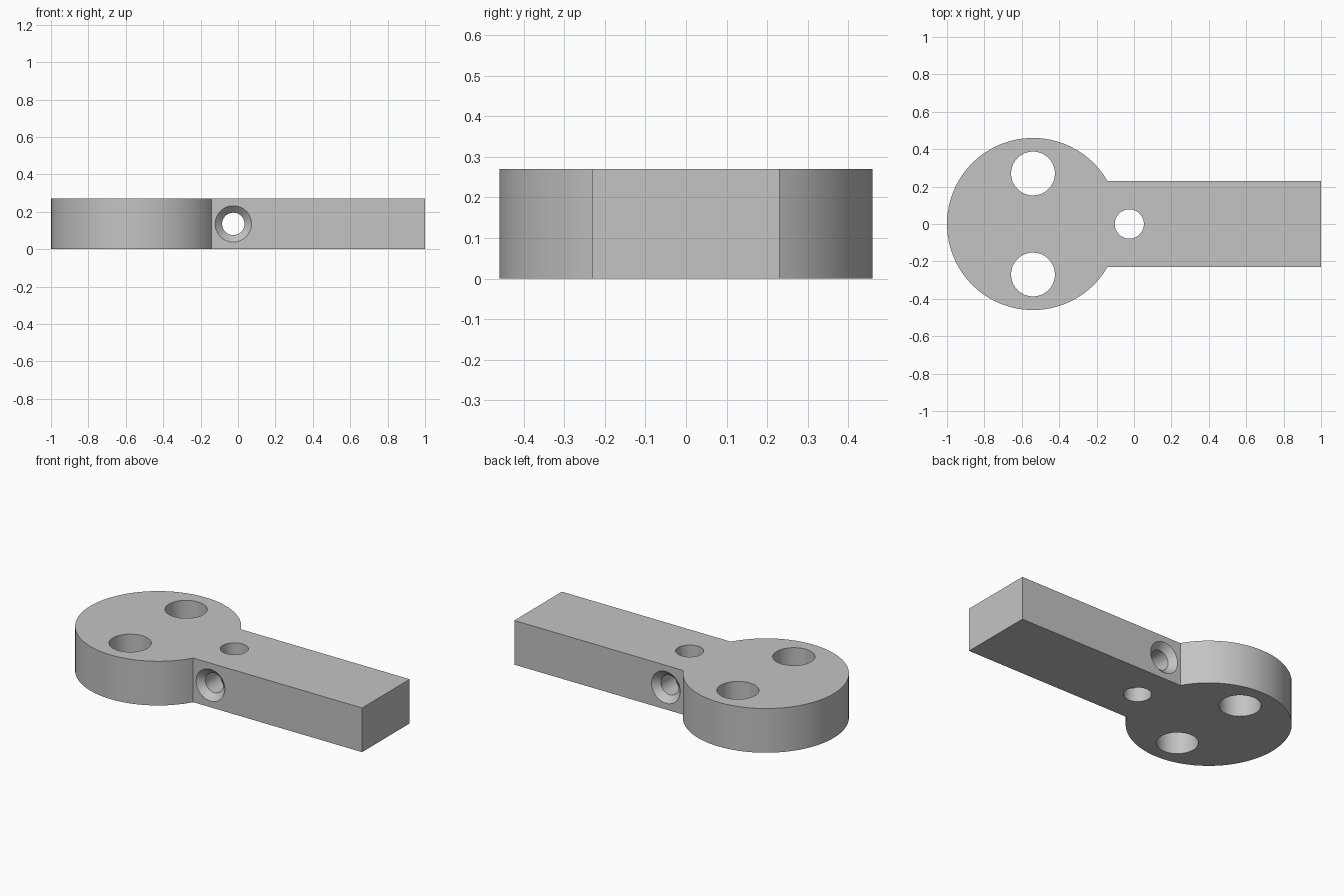
import bpy
import bmesh
from math import asin, cos, sin, pi, radians
from mathutils import Matrix

cube = bpy.data.objects.get("Cube")
if cube:
    bpy.data.objects.remove(cube, do_unlink=True)

HEIGHT = 0.27
HEAD_X, HEAD_R = -0.54, 0.46
ARM_HALF, ARM_END = 0.23, 1.0
BORE_X = -0.025
SEGMENTS = 64

grey = bpy.data.materials.new("plain_grey")
grey.use_nodes = True
colour = (0.55, 0.55, 0.55, 1)
grey.diffuse_color = colour
grey.node_tree.nodes["Principled BSDF"].inputs["Base Color"].default_value = colour


def make_object(name, bm):
    bmesh.ops.recalc_face_normals(bm, faces=bm.faces)
    mesh = bpy.data.meshes.new(name)
    bm.to_mesh(mesh)
    bm.free()
    mesh.materials.append(grey)
    obj = bpy.data.objects.new(name, mesh)
    bpy.context.collection.objects.link(obj)
    return obj


def turned_cutter(name, profile, matrix):
    """Solid of revolution from (radius, height) pairs."""
    bm = bmesh.new()
    rings = []
    for r, z in profile:
        rings.append([bm.verts.new((r * cos(2 * pi * i / SEGMENTS),
                                    r * sin(2 * pi * i / SEGMENTS), z))
                      for i in range(SEGMENTS)])
    for low, high in zip(rings, rings[1:]):
        for i in range(SEGMENTS):
            j = (i + 1) % SEGMENTS
            bm.faces.new((low[i], low[j], high[j], high[i]))
    bm.faces.new(rings[0])
    bm.faces.new(rings[-1])
    bm.transform(matrix)
    obj = make_object(name, bm)
    obj.hide_render = True
    return obj


# Round head and straight arm as one extruded outline
start = asin(ARM_HALF / HEAD_R)
steps = 80
outline = [(ARM_END, -ARM_HALF), (ARM_END, ARM_HALF)]
for i in range(steps + 1):
    a = start + (2 * pi - 2 * start) * i / steps
    outline.append((HEAD_X + HEAD_R * cos(a), HEAD_R * sin(a)))
bm = bmesh.new()
base = bm.faces.new([bm.verts.new((x, y, 0)) for x, y in outline])
top = bmesh.ops.extrude_face_region(bm, geom=[base])["geom"]
bmesh.ops.translate(bm, vec=(0, 0, HEIGHT),
                    verts=[v for v in top if isinstance(v, bmesh.types.BMVert)])
body = make_object("round_headed_arm", bm)

# Vertical holes: two in the head, one in the arm
cutters = []
for name, x, y, r in (("head_hole_front", HEAD_X, -0.27, 0.117),
                      ("head_hole_back", HEAD_X, 0.27, 0.117),
                      ("arm_hole", BORE_X, 0, 0.078)):
    cutters.append(turned_cutter(name, [(r, -0.1), (r, HEIGHT + 0.1)],
                                 Matrix.Translation((x, y, 0))))

# Cross bore, countersunk on both sides
bore, sink, depth, extra = 0.06, 0.097, 0.037, 0.02
profile = [(sink + extra, -ARM_HALF - extra), (bore, -ARM_HALF + depth),
           (bore, ARM_HALF - depth), (sink + extra, ARM_HALF + extra)]
cutters.append(turned_cutter("cross_bore", profile,
                             Matrix.Translation((BORE_X, 0, HEIGHT / 2))
                             @ Matrix.Rotation(pi / 2, 4, 'X')))

# Cut the holes, then discard the cutters
for cutter in cutters:
    mod = body.modifiers.new(cutter.name, 'BOOLEAN')
    mod.operation = 'DIFFERENCE'
    mod.solver = 'EXACT'
    mod.object = cutter
bpy.context.view_layer.update()
graph = bpy.context.evaluated_depsgraph_get()
cut_mesh = bpy.data.meshes.new_from_object(body.evaluated_get(graph))
body.modifiers.clear()
body.data = cut_mesh
for cutter in cutters:
    bpy.data.objects.remove(cutter, do_unlink=True)

# Smooth the round walls, keep the rims sharp
bpy.ops.object.select_all(action='DESELECT')
body.select_set(True)
bpy.context.view_layer.objects.active = body
bpy.ops.object.shade_smooth_by_angle(angle=radians(25))
